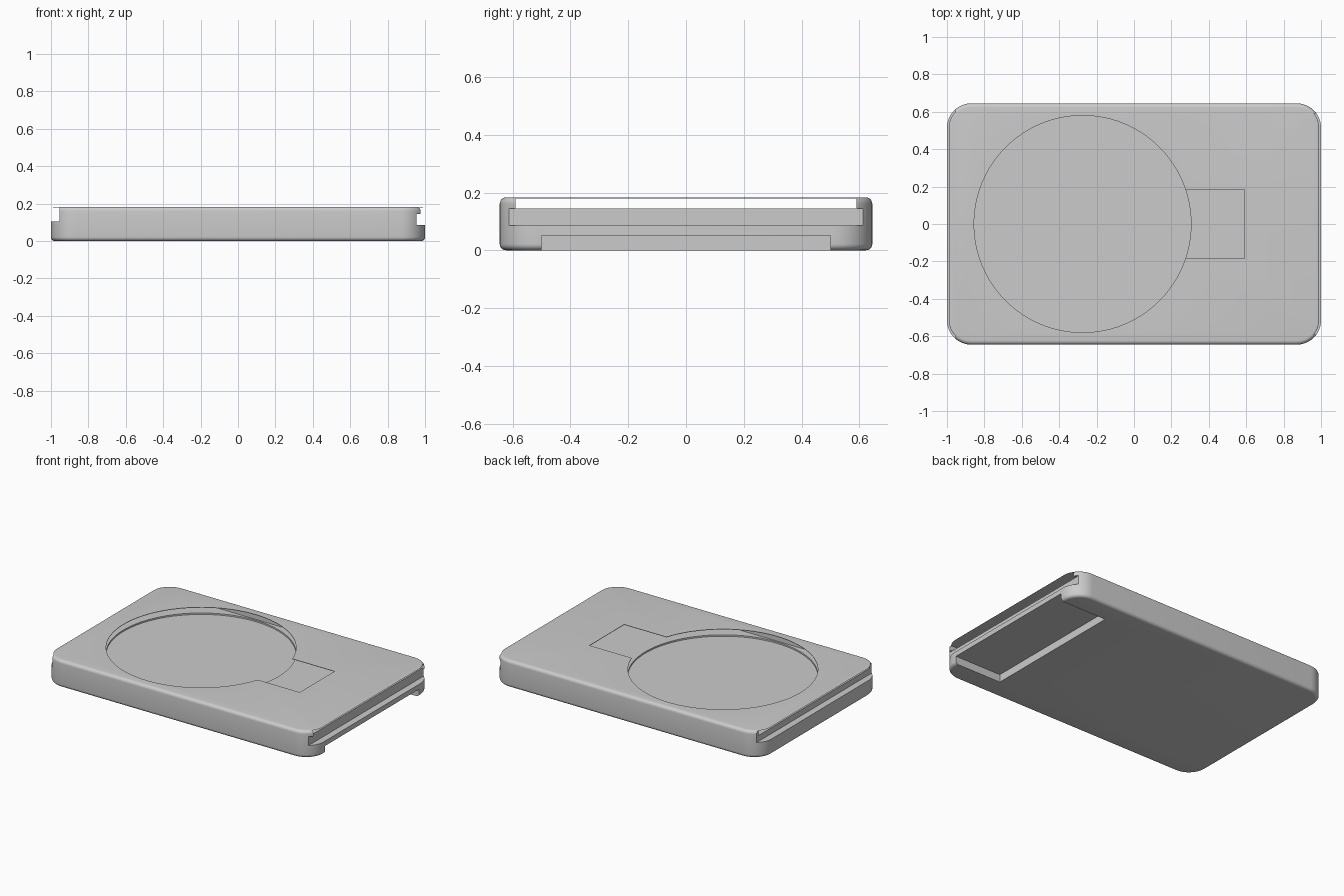
import bpy, bmesh, math
from mathutils import Matrix, Vector

if "Cube" in bpy.data.objects:
    bpy.data.objects.remove(bpy.data.objects["Cube"], do_unlink=True)

HEIGHT = 0.183
FLOOR = 0.145      # floor of the sliding cavity
LID_UNDER = 0.18   # underside of the thin lid

grey = bpy.data.materials.new("plain grey")
grey.use_nodes = True
grey.diffuse_color = (0.6, 0.6, 0.6, 1)
grey.node_tree.nodes["Principled BSDF"].inputs["Base Color"].default_value = (0.6, 0.6, 0.6, 1)


def finish(name, bm):
    mesh = bpy.data.meshes.new(name)
    bm.to_mesh(mesh)
    bm.free()
    mesh.materials.append(grey)
    obj = bpy.data.objects.new(name, mesh)
    bpy.context.collection.objects.link(obj)
    return obj


def box_mesh(lo, hi):
    lo, hi = Vector(lo), Vector(hi)
    bm = bmesh.new()
    size = Matrix.Diagonal((*(hi - lo), 1))
    bmesh.ops.create_cube(bm, size=1, matrix=Matrix.Translation((lo + hi) / 2) @ size)
    return bm


def disc_cutter(name, x, radius, bottom, top):
    bm = bmesh.new()
    bmesh.ops.create_cone(bm, cap_ends=True, segments=96, radius1=radius, radius2=radius,
                          depth=top - bottom,
                          matrix=Matrix.Translation((x, 0, (bottom + top) / 2)))
    return finish(name, bm)


def cut(target, cutter):
    cutter.hide_render = True
    mod = target.modifiers.new(cutter.name, "BOOLEAN")
    mod.operation, mod.solver, mod.object = "DIFFERENCE", "EXACT", cutter
    bpy.context.view_layer.objects.active = target
    bpy.ops.object.modifier_apply(modifier=mod.name)
    bpy.data.objects.remove(cutter, do_unlink=True)


# Rounded slab: upright corners first, then the top and bottom rims
bm = box_mesh((-1, -0.645, 0), (1, 0.645, HEIGHT))
upright = [e for e in bm.edges if abs(e.verts[0].co.z - e.verts[1].co.z) > 0.1]
bmesh.ops.bevel(bm, geom=upright, offset=0.13, segments=12, profile=0.5, affect="EDGES")
rims = [e for e in bm.edges if abs(e.verts[0].co.z - e.verts[1].co.z) < 0.01]
bmesh.ops.bevel(bm, geom=rims, offset=0.022, segments=6, profile=0.5, affect="EDGES")
tray = finish("tray_body", bm)

# Sliding cavity, end notches and the step under the left end
boxes = {
    "cavity": ((-1.1, -0.59, FLOOR), (1.1, 0.59, LID_UNDER)),
    "left_notch": ((0.955, -0.7, 0.085), (1.1, 0.7, FLOOR)),
    "right_notch": ((-1.1, -0.7, 0.105), (-0.955, 0.7, LID_UNDER)),
    "under_step": ((0.65, -0.5, -0.1), (1.1, 0.5, 0.052)),
    "lid_slot": ((0.1, -0.185, 0.16), (0.59, 0.185, 0.3)),
}
for name, (lo, hi) in boxes.items():
    cut(tray, finish(name, box_mesh(lo, hi)))

# Round opening through the lid and a shallow seat in the floor
cut(tray, disc_cutter("round_opening", -0.275, 0.58, 0.135, 0.3))

bpy.ops.object.select_all(action="DESELECT")
tray.select_set(True)
bpy.context.view_layer.objects.active = tray
bpy.ops.object.shade_smooth_by_angle(angle=math.radians(30))
